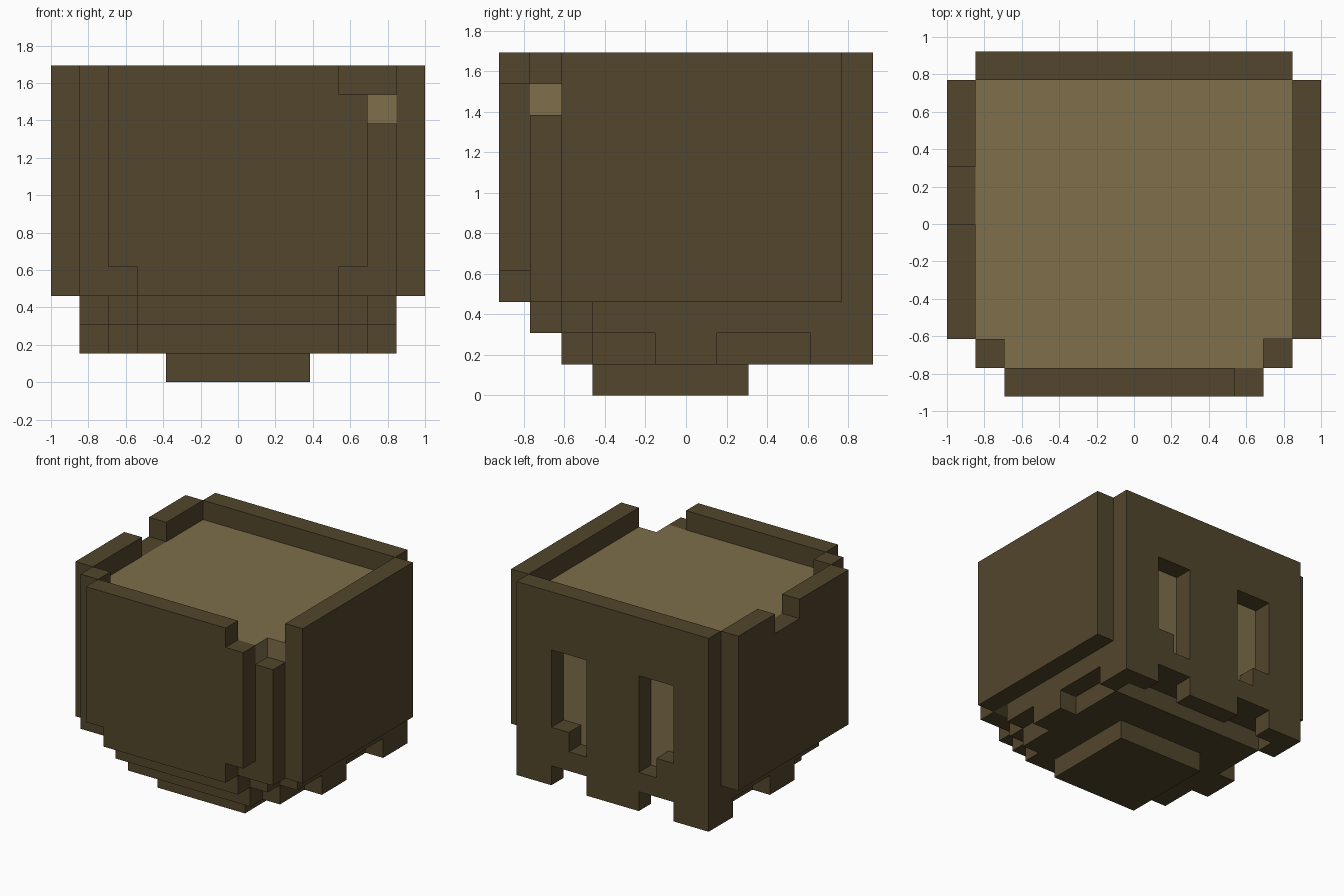
import bpy
import bmesh

if "Cube" in bpy.data.objects:
    bpy.data.objects.remove(bpy.data.objects["Cube"])

U = 2 / 13            # one block
W, D = 13, 12         # block counts across and deep


def material(name, rgb):
    m = bpy.data.materials.new(name)
    m.diffuse_color = (*rgb, 1)
    m.use_nodes = True
    m.node_tree.nodes["Principled BSDF"].inputs["Base Color"].default_value = m.diffuse_color
    return m


BARK = material("dark_brown", (0.084, 0.061, 0.025))
TAN = material("light_tan", (0.209, 0.156, 0.070))


def part(name, mat, boxes, mirrored=()):
    """Boxes are (x0, x1, y0, y1, z0, z1) in blocks; mirrored ones repeat across x."""
    boxes = list(boxes)
    for b in mirrored:
        boxes += [b, (W - b[1], W - b[0], *b[2:])]
    bm = bmesh.new()
    for x0, x1, y0, y1, z0, z1 in boxes:
        verts = bmesh.ops.create_cube(bm, size=1)["verts"]
        for v in verts:
            v.co.x = ((x1 if v.co.x > 0 else x0) - W / 2) * U
            v.co.y = ((y1 if v.co.y > 0 else y0) - D / 2) * U
            v.co.z = (z1 if v.co.z > 0 else z0) * U
    mesh = bpy.data.meshes.new(name)
    bm.to_mesh(mesh)
    bm.free()
    mesh.materials.append(mat)
    ob = bpy.data.objects.new(name, mesh)
    bpy.context.collection.objects.link(ob)
    return ob


# Inner filling, one block below the rim
part("core", TAN, [(1, 12, 2, 11, 3, 10), (2, 11, 1, 2, 4, 10)])

# Front panel with narrowed bottom and a chipped top right corner
part("front_panel", BARK, [
    (3, 10, 0, 1, 3, 4),
    (2, 11, 0, 1, 4, 10),
    (2, 10, 0, 1, 10, 11),
])

# Front corner posts, the right one shorter, with small feet beside the panel
part("left_corner_post", BARK, [(1, 2, 1, 2, 3, 11)])
part("right_corner_post", BARK, [(11, 12, 1, 2, 3, 9)])
part("front_ledge", BARK, [(2, 11, 1, 2, 3, 4)])

# Side walls, the left one with a notch in its rim
part("right_wall", BARK, [(12, 13, 2, 11, 3, 11)])
part("left_wall", BARK, [
    (0, 1, 2, 11, 3, 10),
    (0, 1, 2, 6, 10, 11),
    (0, 1, 8, 11, 10, 11),
])

# Back wall with two stepped windows and two notches below them
part("back_wall", BARK,
     [(5, 8, 11, 12, 1, 11)],
     mirrored=[
         (1, 3, 11, 12, 1, 11),
         (3, 5, 11, 12, 8, 11),
         (3, 5, 11, 12, 2, 3),
         (3, 4, 11, 12, 3, 4),
     ])

# Stepped underside
part("upper_base", BARK, [
    (3, 10, 1, 2, 2, 3),
    (2, 11, 2, 3, 2, 3),
    (1, 12, 3, 11, 2, 3),
])
part("lower_base", BARK,
     [(3, 10, 2, 3, 1, 2), (2, 11, 3, 10, 1, 2)],
     mirrored=[(1, 2, 5, 7, 1, 2), (1, 2, 10, 11, 1, 2)])

# Foot
part("foot", BARK, [(4, 9, 3, 8, 0, 1)])
